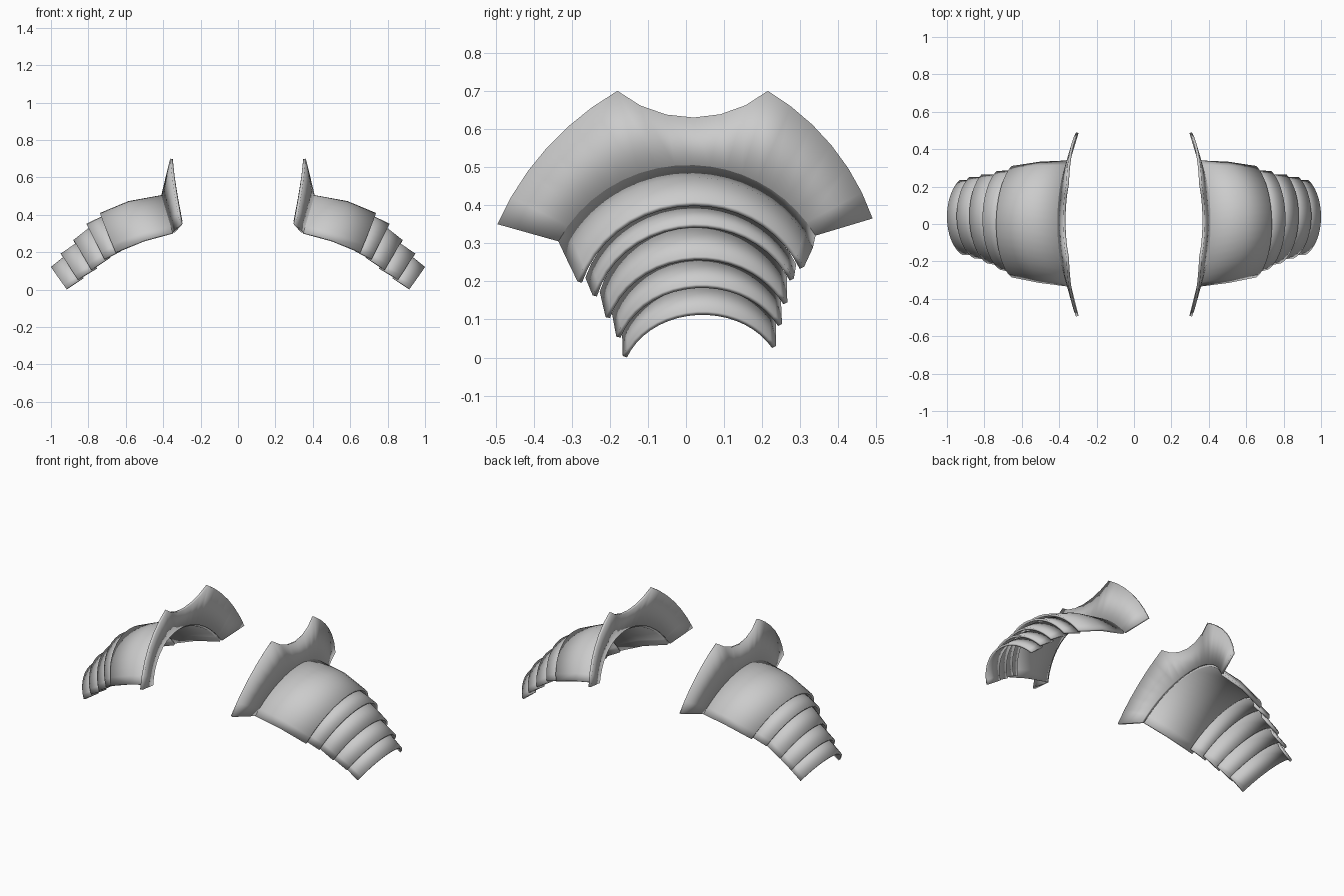
import bpy
from mathutils import Vector, Quaternion

cube = bpy.data.objects.get("Cube")
if cube:
    bpy.data.objects.remove(cube, do_unlink=True)

# Plain grey metal
metal = bpy.data.materials.new("grey metal")
metal.use_nodes = True
colour = (0.6, 0.6, 0.6, 1)
metal.diffuse_color = colour
metal.node_tree.nodes["Principled BSDF"].inputs["Base Color"].default_value = colour


def arc(a, m, b, n):
    """Circular arc from a through m to b with n steps on each half."""
    a, m, b = Vector(a), Vector(m), Vector(b)
    u, v = m - a, b - a
    w = u.cross(v)
    c = a + (v.length_squared * w.cross(u) + u.length_squared * v.cross(w)) / (2 * w.length_squared)
    pts = []
    for p, q in ((a, m), (m, b)):
        angle = (p - c).angle(q - c)
        pts += [c + Quaternion(w.normalized(), angle * i / n) @ (p - c) for i in range(n)]
    return pts + [b]


def sheet(name, rows, thickness):
    """Skin the rows, thicken inwards and mirror to the other shoulder."""
    n = len(rows[0])
    verts = [p for row in rows for p in row]
    faces = [(r * n + j, (r + 1) * n + j, (r + 1) * n + j + 1, r * n + j + 1)
             for r in range(len(rows) - 1) for j in range(n - 1)]
    mesh = bpy.data.meshes.new(name)
    mesh.from_pydata(verts, [], faces)
    mesh.materials.append(metal)
    obj = bpy.data.objects.new(name, mesh)
    bpy.context.collection.objects.link(obj)
    solid = obj.modifiers.new("thickness", "SOLIDIFY")
    solid.thickness = thickness
    solid.offset = -1
    obj.modifiers.new("other_side", "MIRROR")
    bpy.ops.object.select_all(action="DESELECT")
    obj.select_set(True)
    bpy.context.view_layer.objects.active = obj
    bpy.ops.object.shade_smooth_by_angle(angle=0.6)


HALF = 9
neck_arch = arc((0.35, -0.335, 0.305), (0.41, 0.02, 0.505), (0.355, 0.34, 0.32), HALF)

# Upright collar with a scooped top
front_low, front_top = (0.31, -0.495, 0.35), (0.362, -0.18, 0.70)
back_low, back_top = (0.31, 0.49, 0.365), (0.362, 0.215, 0.70)
rim = (arc(front_low, (0.345, -0.365, 0.551), front_top, 3)[:-1]
       + arc(front_top, (0.38, 0.02, 0.63), back_top, 3)[:-1]
       + arc(back_top, (0.345, 0.382, 0.557), back_low, 3))
sheet("collar", [rim, neck_arch], 0.014)

# Outer edge of each plate: front corner, crown, back corner
edges = [
    ((0.655, -0.285, 0.20), (0.737, 0.02, 0.41), (0.655, 0.31, 0.238)),
    ((0.715, -0.245, 0.163), (0.81, 0.02, 0.352), (0.735, 0.283, 0.207)),
    ((0.785, -0.211, 0.106), (0.88, 0.022, 0.265), (0.815, 0.266, 0.145)),
    ((0.857, -0.183, 0.055), (0.948, 0.026, 0.192), (0.88, 0.252, 0.088)),
    ((0.918, -0.166, 0.004), (1.0, 0.03, 0.121), (0.932, 0.236, 0.03)),
]
arches = [arc(*e, HALF) for e in edges]

# Large shoulder plate
middle = arc((0.505, -0.315, 0.262), (0.585, 0.02, 0.473), (0.505, 0.333, 0.288), HALF)
sheet("shoulder_plate", [neck_arch, middle, arches[0]], 0.013)

# Overlapping arm plates, each tucked under the one above
for i in range(1, len(arches)):
    above = arches[i - 1]
    hub = (above[0] + above[-1]) / 2
    tucked = [hub + (p - hub) * 0.93 + Vector((-0.03, 0, 0.008)) for p in above]
    sheet(f"arm_plate_{i}", [tucked, arches[i]], 0.012)
